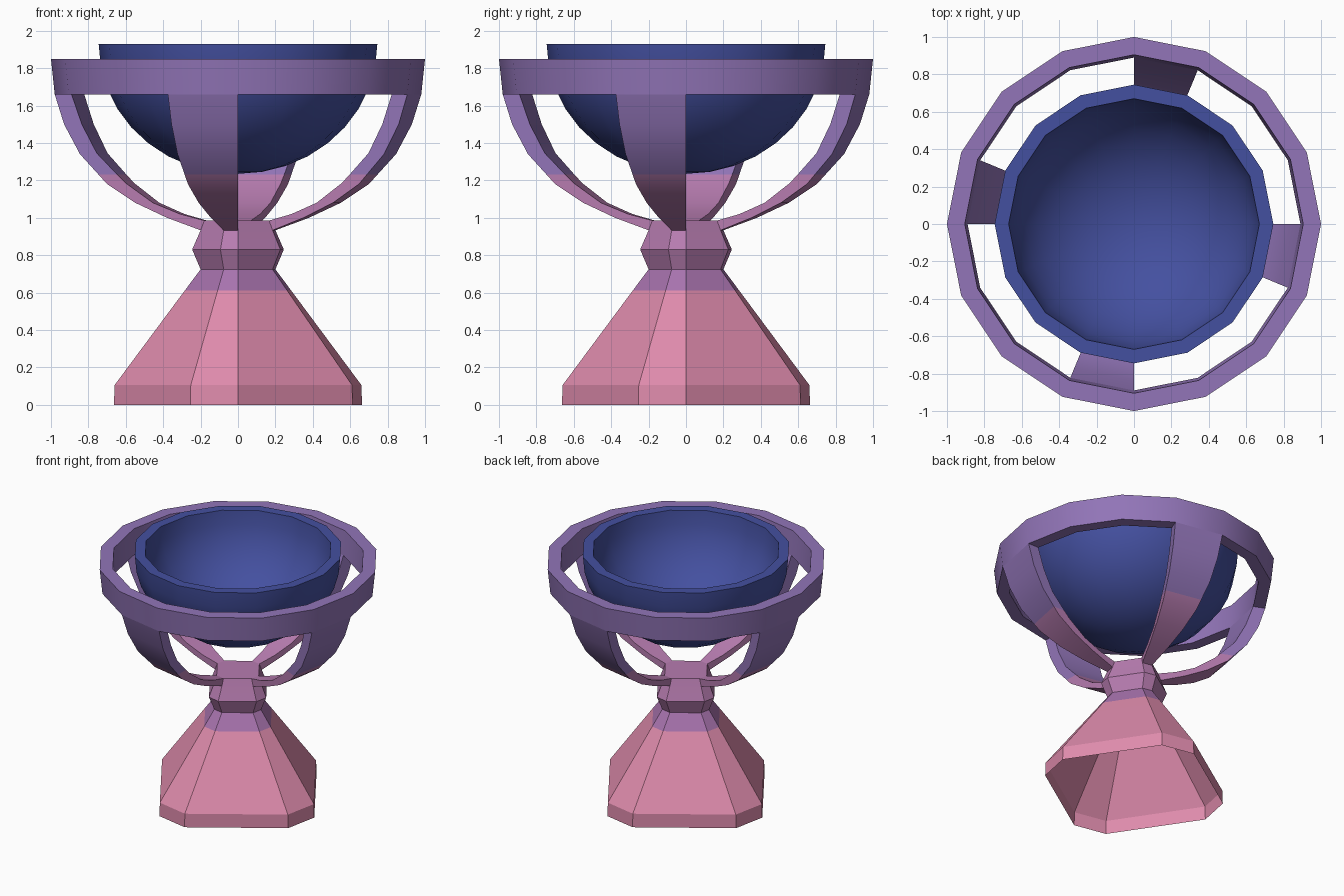
import bpy, bmesh, math

if "Cube" in bpy.data.objects:
    bpy.data.objects.remove(bpy.data.objects["Cube"])


def material(name, r, g, b):
    lin = [((c / 255 + 0.055) / 1.055) ** 2.4 for c in (r, g, b)]
    m = bpy.data.materials.new(name)
    m.diffuse_color = (*lin, 1)
    m.use_nodes = True
    m.node_tree.nodes["Principled BSDF"].inputs["Base Color"].default_value = m.diffuse_color
    return m


PINK = material("rose pink", 222, 139, 172)
BAND = material("neck lilac", 168, 115, 174)
MAUVE = material("mauve", 183, 124, 176)
PURPLE = material("purple", 146, 117, 184)
BLUE = material("deep blue", 68, 80, 160)


def point(r, z, deg):
    a = math.radians(deg)
    return (r * math.cos(a), r * math.sin(a), z)


def finish(name, bm, mats, split=None, recalc=True):
    if recalc:
        bmesh.ops.recalc_face_normals(bm, faces=bm.faces[:])
    if split is not None:
        for f in bm.faces:
            f.material_index = int(f.calc_center_median().z > split)
    me = bpy.data.meshes.new(name)
    bm.to_mesh(me)
    bm.free()
    ob = bpy.data.objects.new(name, me)
    bpy.context.collection.objects.link(ob)
    for m in mats:
        me.materials.append(m)
    bpy.ops.object.select_all(action='DESELECT')
    ob.select_set(True)
    bpy.context.view_layer.objects.active = ob
    bpy.ops.object.shade_smooth_by_angle(angle=math.radians(30))
    return ob


def lathe(name, profile, angles, mats, split=None, loop=False, cap=False, recalc=True):
    """Sweep an (r, z) profile through the given angles; r = 0 makes a pole."""
    bm = bmesh.new()
    rows = []
    for r, z in profile:
        if r == 0:
            rows.append([bm.verts.new((0, 0, z))] * len(angles))
        else:
            rows.append([bm.verts.new(point(r, z, a)) for a in angles])
    pairs = list(zip(rows, rows[1:]))
    if loop:
        pairs.append((rows[-1], rows[0]))
    n = len(angles)
    for lo, hi in pairs:
        for i in range(n):
            j = (i + 1) % n
            quad = list(dict.fromkeys((lo[i], lo[j], hi[j], hi[i])))
            bm.faces.new(quad)
    if cap:
        bm.faces.new(rows[-1])
    return finish(name, bm, mats, split, recalc)


ROUND = [i * 22.5 for i in range(16)]
# the stem has a narrow and a wide side in each quarter
STEM = [q * 90 + d for q in range(4) for d in (0, 67.5)]

# hollow flared foot, open underneath
lathe("foot", [(0.663, 0), (0.66, 0.105), (0.285, 0.61), (0.2, 0.724)],
      STEM, [PINK, BAND], split=0.61, recalc=False)

# bulging knot above the foot
lathe("stem_knot", [(0.2, 0.724), (0.245, 0.83), (0.2, 0.933), (0.18, 0.985)],
      STEM, [MAUVE], cap=True, recalc=False)

# outer ring
lathe("outer_ring", [(0.98, 1.66), (1.0, 1.85), (0.905, 1.85), (0.89, 1.66)],
      ROUND, [PURPLE], loop=True)

# four curved arms from knot to ring, each one ring segment wide
OUTER = [(0.98, 1.66), (0.93, 1.50), (0.845, 1.34), (0.745, 1.23), (0.70, 1.18),
         (0.55, 1.08), (0.38, 1.0), (0.2, 0.933)]
INNER = [(0.89, 1.66), (0.835, 1.50), (0.755, 1.345), (0.645, 1.23), (0.60, 1.185),
         (0.455, 1.08), (0.31, 1.02), (0.18, 0.985)]
for q, side in enumerate(("right", "back", "left", "front")):
    bm = bmesh.new()
    rings = []
    for (ro, zo), (ri, zi) in zip(OUTER, INNER):
        a, b = q * 90 - 22.5, q * 90
        rings.append([bm.verts.new(point(*p)) for p in
                      ((ro, zo, a), (ro, zo, b), (ri, zi, b), (ri, zi, a))])
    for up, dn in zip(rings, rings[1:]):
        for i in range(4):
            j = (i + 1) % 4
            bm.faces.new((up[i], up[j], dn[j], dn[i]))
    bm.faces.new(rings[0])
    bm.faces.new(rings[-1])
    finish(side + "_arm", bm, [MAUVE, PURPLE], split=1.23)

# thick half-round bowl
STEPS = 9


def dome(r, h):
    return [(r * math.sin(t), 1.93 - h * math.cos(t))
            for t in (math.pi / 2 * i / STEPS for i in range(1, STEPS + 1))]


lathe("bowl", [(0, 1.235)] + dome(0.745, 0.695) + dome(0.67, 0.62)[::-1] + [(0, 1.31)],
      ROUND, [BLUE])
